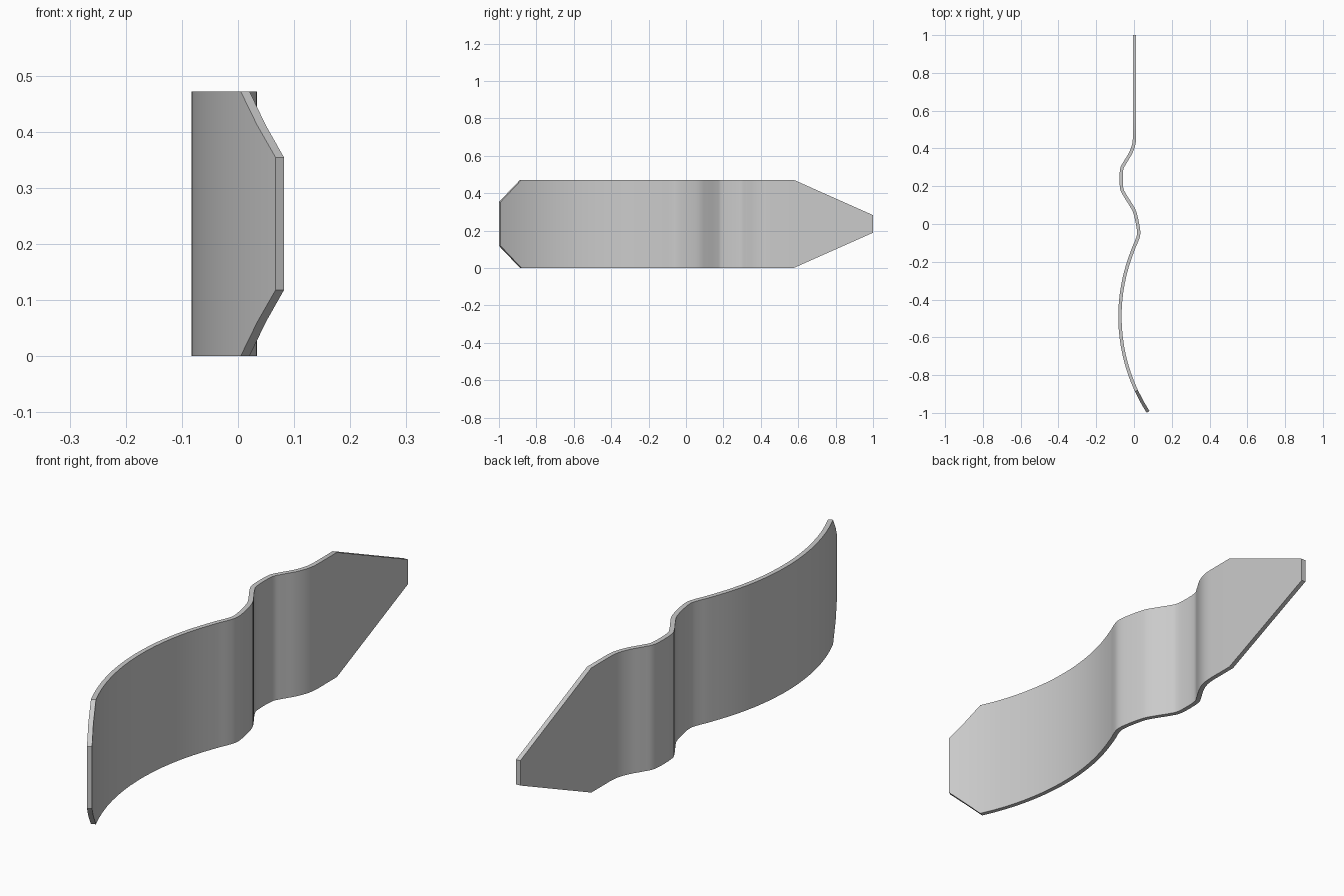
import bpy, bmesh, math
from mathutils import Vector

cube = bpy.data.objects.get("Cube")
if cube:
    bpy.data.objects.remove(cube, do_unlink=True)

THICK, HEIGHT = 0.0175, 0.472
RADIUS, ARC_Y, ARC_X = 0.93, -0.49, -0.0745


def arc_point(y):
    """Point on the large shallow arc of the blade."""
    return Vector((ARC_X + RADIUS - math.sqrt(RADIUS ** 2 - (y - ARC_Y) ** 2), y))


def spline(pts, steps):
    """Catmull-Rom curve through the inner points."""
    out = []
    for a, b, c, d in zip(pts, pts[1:], pts[2:], pts[3:]):
        for i in range(steps):
            t = i / steps
            out.append(0.5 * (2 * b + (c - a) * t + (2 * a - 5 * b + 4 * c - d) * t * t
                              + (3 * b - a - 3 * c + d) * t ** 3))
    return out


def half_height(y):
    """Half the strip height: clipped corners in front, long taper behind."""
    full = HEIGHT / 2
    if y < -0.883:
        return full + (0.118 - full) * (-0.883 - y) / 0.112
    if y > 0.575:
        return full + (0.047 - full) * (y - 0.575) / 0.425
    return full


# Centre line: arc, S-shaped bends, straight tail
front = [arc_point(y) for y in (-0.995, -0.94, -0.883)]
front += [arc_point(-0.883 + 0.753 * i / 16) for i in range(1, 16)]
bends = [Vector(p) for p in (
    (-0.018, -0.18), (-0.003, -0.13), (0.016, -0.085), (0.025, -0.05), (0.019, 0.0),
    (0.003, 0.065), (-0.02, 0.107), (-0.051, 0.157), (-0.066, 0.195), (-0.066, 0.285),
    (-0.048, 0.325), (-0.021, 0.37), (-0.003, 0.415), (0.003, 0.465), (0.003, 0.575))]
path = front + spline(bends, 4) + [Vector((0.003, y)) for y in (0.465, 0.575, 1.0)]

# Sweep a rectangular section along the centre line
bm = bmesh.new()
rings = []
for i, p in enumerate(path):
    tangent = (path[min(i + 1, len(path) - 1)] - path[max(i - 1, 0)]).normalized()
    side = Vector((tangent.y, -tangent.x)) * THICK / 2
    h = half_height(p.y)
    rings.append([bm.verts.new((*(p + side * s), HEIGHT / 2 + h * v))
                  for s, v in ((-1, -1), (1, -1), (1, 1), (-1, 1))])
for r, q in zip(rings, rings[1:]):
    for k in range(4):
        bm.faces.new((r[k], r[(k + 1) % 4], q[(k + 1) % 4], q[k]))
bm.faces.new(rings[0])
bm.faces.new(rings[-1])
bmesh.ops.recalc_face_normals(bm, faces=bm.faces)
mesh = bpy.data.meshes.new("curved_strip")
bm.to_mesh(mesh)
bm.free()

strip = bpy.data.objects.new("curved_strip", mesh)
bpy.context.collection.objects.link(strip)

# Plain grey material
grey = bpy.data.materials.new("light_grey")
grey.use_nodes = True
colour = (0.6, 0.6, 0.6, 1)
grey.diffuse_color = colour
grey.node_tree.nodes["Principled BSDF"].inputs["Base Color"].default_value = colour
mesh.materials.append(grey)

bpy.ops.object.select_all(action="DESELECT")
strip.select_set(True)
bpy.context.view_layer.objects.active = strip
bpy.ops.object.shade_smooth_by_angle(angle=math.radians(30))
